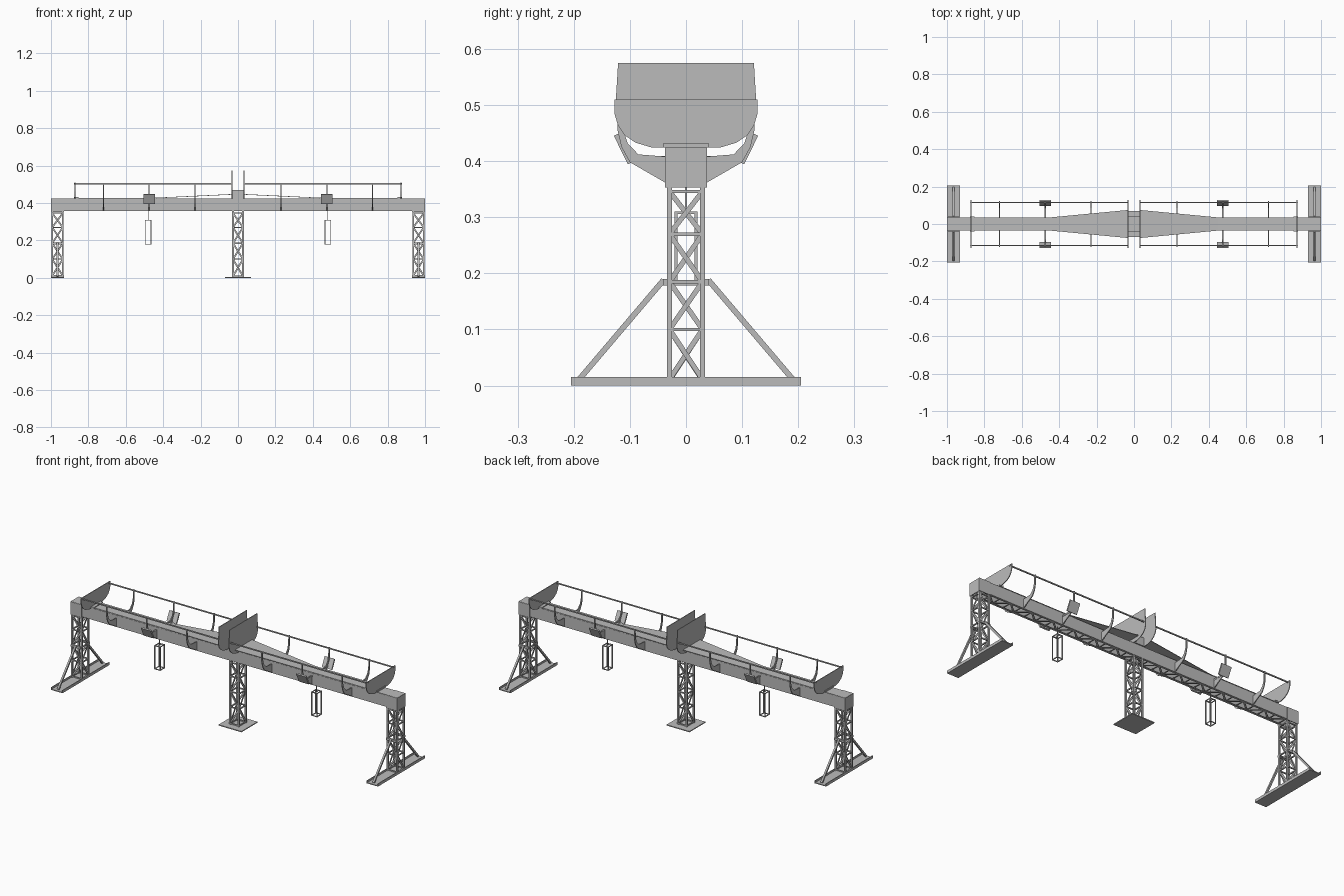
import bpy, math
from mathutils import Vector

cube = bpy.data.objects.get("Cube")
if cube:
    bpy.data.objects.remove(cube, do_unlink=True)

steel = bpy.data.materials.new("steel grey")
steel.use_nodes = True
GREY = (0.5, 0.5, 0.5, 1)
steel.diffuse_color = GREY
steel.node_tree.nodes["Principled BSDF"].inputs["Base Color"].default_value = GREY


class Part:
    """Collects simple solids into one named object."""
    def __init__(self, name):
        self.name, self.v, self.f = name, [], []

    def prism(self, ring, offset):
        # extrude a closed outline by an offset
        n, b = len(ring), len(self.v)
        ring = [Vector(p) for p in ring]
        self.v += ring + [p + Vector(offset) for p in ring]
        self.f += [tuple(range(b + n - 1, b - 1, -1)), tuple(range(b + n, b + 2 * n))]
        self.f += [(b + i, b + (i + 1) % n, b + n + (i + 1) % n, b + n + i) for i in range(n)]

    def box(self, x0, x1, y0, y1, z0, z1):
        self.prism([(x0, y0, z0), (x1, y0, z0), (x1, y1, z0), (x0, y1, z0)], (0, 0, z1 - z0))

    def bar(self, a, b, w, side=(1, 0, 0), t=None):
        # rectangular bar between two points
        a, b = Vector(a), Vector(b)
        d = (b - a).normalized()
        s = Vector(side)
        s = (s - d * s.dot(d)).normalized()
        u = d.cross(s) * (t or w) / 2
        s = s * w / 2
        self.prism([a - s - u, a + s - u, a + s + u, a - s + u], b - a)

    def plate(self, x, outline, t=0.004):
        # flat plate across the bridge from a (y, z) outline
        self.prism([(x - t / 2, y, z) for y, z in outline], (t, 0, 0))

    def build(self):
        me = bpy.data.meshes.new(self.name)
        me.from_pydata(self.v, [], self.f)
        me.materials.append(steel)
        import bmesh
        bm = bmesh.new()
        bm.from_mesh(me)
        bmesh.ops.recalc_face_normals(bm, faces=bm.faces)
        bm.to_mesh(me)
        bm.free()
        ob = bpy.data.objects.new(self.name, me)
        bpy.context.collection.objects.link(ob)
        return ob


def tower(name, cx, z0, hx=0.033, hy=0.034, top=0.36):
    p = Part(name)
    w = 0.009
    ix, iy = hx - w / 2, hy - w / 2
    for sx in (-1, 1):
        for sy in (-1, 1):
            p.bar((cx + sx * ix, sy * iy, z0), (cx + sx * ix, sy * iy, top), w)
    levels = [z0 + 0.005, 0.1, 0.185, 0.27, 0.346]
    for i, z in enumerate(levels):
        for s in (-1, 1):
            p.bar((cx - ix, s * iy, z), (cx + ix, s * iy, z), 0.006, (0, 1, 0))
            p.bar((cx + s * ix, -iy, z), (cx + s * ix, iy, z), 0.006)
            if i < 4:
                z2 = levels[i + 1]
                k = s if i % 2 else -s
                p.bar((cx - k * ix, s * iy, z), (cx + k * ix, s * iy, z2), 0.003, (0, 1, 0), 0.009)
                p.bar((cx + s * ix, -k * iy, z), (cx + s * ix, k * iy, z2), 0.003, t=0.009)
    p.build()


# Central tower and its base
tower("centre_tower", 0, 0.004, 0.031)
base = Part("centre_base")
base.box(-0.07, 0.07, -0.07, 0.07, 0, 0.005)
base.build()

# End towers with feet, braces and beam caps
for side, s in (("right", -1), ("left", 1)):
    cx = s * 0.965
    tower(side + "_tower", cx, 0.006)
    foot = Part(side + "_foot")
    foot.box(cx - 0.035, cx + 0.035, -0.205, 0.205, 0, 0.005)
    for k in (-1, 1):
        foot.box(cx + k * 0.033 - 0.002, cx + k * 0.033 + 0.002, -0.205, 0.205, 0, 0.015)
    foot.build()
    brace = Part(side + "_braces")
    for k in (-1, 1):
        brace.bar((cx, k * 0.193, 0.008), (cx, k * 0.04, 0.188), 0.01)
        brace.box(cx - 0.03, cx + 0.03, k * 0.037 - 0.004, k * 0.037 + 0.004, 0.178, 0.19)
    brace.build()
    cap = Part(side + "_beam_cap")
    for k in (-1, 1):
        cap.box(cx - 0.034, cx + 0.034, k * 0.035 - 0.002, k * 0.035 + 0.002, 0.353, 0.424)
    cap.box(cx + s * 0.031, cx + s * 0.035, -0.035, 0.035, 0.353, 0.424)
    cap.box(cx - 0.034, cx + 0.034, -0.035, 0.035, 0.42, 0.425)
    cap.build()

# Main beam: channel with a latticed underside
beam = Part("beam")
beam.box(-0.96, 0.96, -0.034, 0.034, 0.42, 0.424)
for k in (-1, 1):
    beam.box(-0.96, 0.96, k * 0.033 - 0.002, k * 0.033 + 0.002, 0.36, 0.422)
    beam.box(-0.96, 0.96, k * 0.029 - 0.006, k * 0.029 + 0.006, 0.358, 0.361)
beam.build()
lattice = Part("beam_lattice")
N = 28
for i in range(N):
    x0, x1 = -0.93 + 1.86 * i / N, -0.93 + 1.86 * (i + 1) / N
    k = 1 if i % 2 else -1
    lattice.bar((x0, -k * 0.028, 0.361), (x1, k * 0.028, 0.361), 0.003, (0, 0, 1), 0.009)
    lattice.bar((x0, -0.03, 0.361), (x0, 0.03, 0.361), 0.003, (0, 0, 1), 0.006)
lattice.build()

# Flared deck rising towards the middle
for side, s in (("right", -1), ("left", 1)):
    deck = Part(side + "_deck")
    deck.prism([(s * 0.87, -0.035, 0.425), (s * 0.45, -0.035, 0.425), (s * 0.45, 0.035, 0.425),
                (s * 0.87, 0.035, 0.425)], (0, 0, 0.003))
    deck.prism([(s * 0.45, -0.035, 0.425), (s * 0.03, -0.075, 0.445), (s * 0.03, 0.075, 0.445),
                (s * 0.45, 0.035, 0.425)], (0, 0, 0.003))
    deck.build()

# Rounded end plates and taller middle plates
curve = [(0.127, 0.483), (0.121, 0.463), (0.109, 0.446), (0.09, 0.433), (0.06, 0.424)]


def mirrored(half):
    return half + [(-y, z) for y, z in reversed(half)]


for side, s in (("right", -1), ("left", 1)):
    end = Part(side + "_end_plate")
    end.plate(s * 0.872, mirrored([(0.127, 0.51)] + curve))
    end.box(s * 0.865 - 0.012, s * 0.865 + 0.012, -0.04, 0.04, 0.424, 0.432)
    end.build()
    mid = Part(side + "_middle_plate")
    mid.plate(s * 0.032, mirrored([(0.121, 0.575), (0.125, 0.51)] + curve))
    mid.build()
hub = Part("middle_box")
hub.box(-0.034, 0.034, -0.04, 0.04, 0.424, 0.47)
hub.build()

# Rails, curved ribs and tilted lamps along both sides
rib_half = [(0.122, 0.507), (0.122, 0.455), (0.115, 0.425), (0.1, 0.398), (0.034, 0.36),
            (0.034, 0.408), (0.085, 0.412), (0.104, 0.432), (0.113, 0.46), (0.115, 0.507)]
for side, s in (("right", -1), ("left", 1)):
    rail, ribs = Part(side + "_rails"), Part(side + "_ribs")
    lamps = Part(side + "_lamps")
    for k in (-1, 1):
        rail.bar((s * 0.03, k * 0.115, 0.503), (s * 0.876, k * 0.115, 0.503), 0.006, (0, 0, 1))
        for x in (0.23, 0.475, 0.72):
            ribs.plate(s * x, [(k * y, z) for y, z in rib_half], 0.005)
        lamps.bar((s * 0.475, k * 0.125, 0.447), (s * 0.475, k * 0.1, 0.396), 0.06, t=0.008)
        lamps.bar((s * 0.475, k * 0.106, 0.405), (s * 0.475, k * 0.034, 0.405), 0.008)
    for p in (rail, ribs, lamps):
        p.build()

# Hanging open frames under the beam
for side, s in (("right", -1), ("left", 1)):
    cx = s * 0.48
    frame = Part(side + "_hanging_frame")
    for a in (-1, 1):
        for k in (-1, 1):
            frame.bar((cx + a * 0.016, k * 0.018, 0.178), (cx + a * 0.016, k * 0.018, 0.31), 0.005)
        for z in (0.18, 0.308):
            frame.bar((cx - 0.016, a * 0.018, z), (cx + 0.016, a * 0.018, z), 0.004, (0, 1, 0))
            frame.bar((cx + a * 0.016, -0.018, z), (cx + a * 0.016, 0.018, z), 0.004)
    frame.bar((cx, 0, 0.308), (cx, 0, 0.362), 0.003)
    frame.bar((cx, -0.018, 0.308), (cx, 0.018, 0.308), 0.004)
    frame.build()
